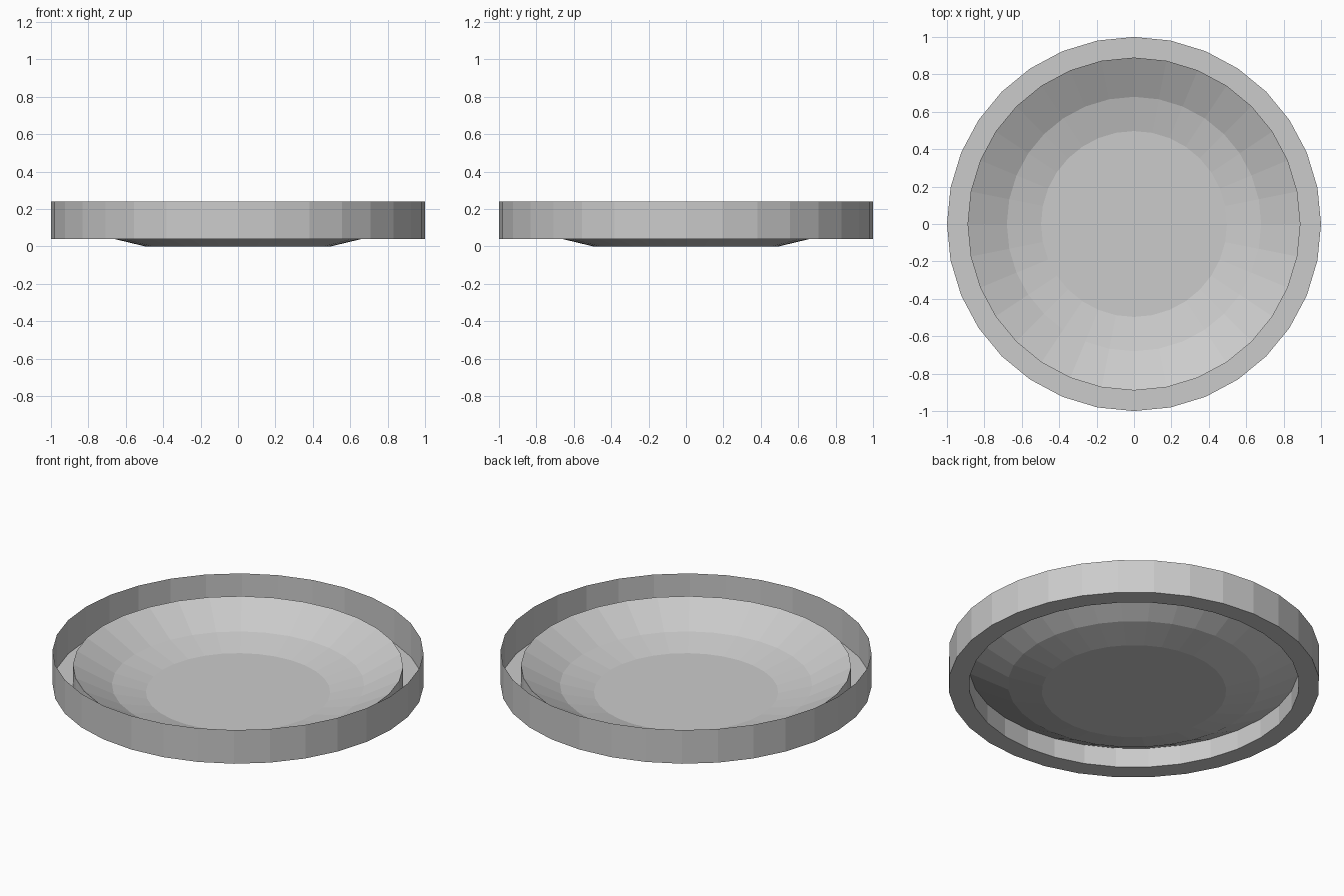
import bpy, bmesh
from math import cos, sin, tau

if "Cube" in bpy.data.objects:
    bpy.data.objects.remove(bpy.data.objects["Cube"])

SIDES = 32


def lathe(name, profile, cap_first=False):
    """Spin a (radius, height) profile around z as a flat-shaded surface."""
    bm = bmesh.new()
    rings = [[bm.verts.new((r * cos(tau * i / SIDES), r * sin(tau * i / SIDES), z))
              for i in range(SIDES)] for r, z in profile]
    for a, b in zip(rings, rings[1:]):
        for i in range(SIDES):
            j = (i + 1) % SIDES
            bm.faces.new((a[i], a[j], b[j], b[i]))
    if cap_first:
        bm.faces.new(rings[0])
    bmesh.ops.recalc_face_normals(bm, faces=bm.faces)
    # Open dish: the floor and slopes face upwards
    if cap_first and bm.faces[:][-1].normal.z < 0:
        bmesh.ops.reverse_faces(bm, faces=bm.faces)
    mesh = bpy.data.meshes.new(name)
    bm.to_mesh(mesh)
    bm.free()
    obj = bpy.data.objects.new(name, mesh)
    bpy.context.collection.objects.link(obj)
    return obj


# Shallow dish: flat floor, gentle slope, steeper slope up to its lip
lathe("dish", [(0.497, 0.0), (0.68, 0.044), (0.89, 0.156)], cap_first=True)

# Rim channel: inner wall below the lip, flat channel floor, tall outer wall
lathe("rim_channel", [(0.89, 0.156), (0.89, 0.04), (1.0, 0.04), (1.0, 0.24)])
